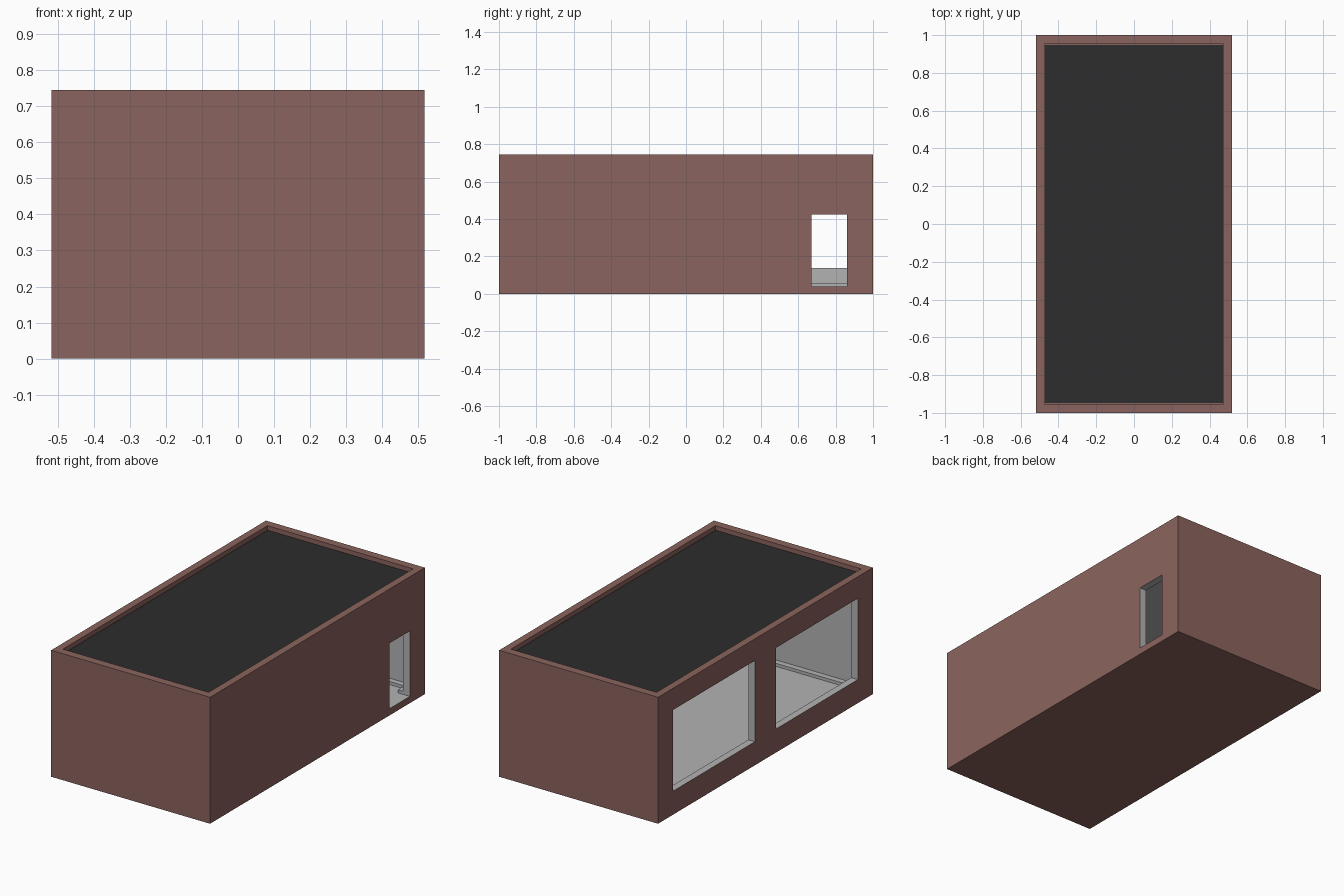
import bpy, bmesh

if "Cube" in bpy.data.objects:
    bpy.data.objects.remove(bpy.data.objects["Cube"])

# overall half sizes, height, and inner room half sizes
HX, HY, H = 0.518, 1.0, 0.745
IX, IY = 0.475, 0.955
FLOOR, CEIL, ROOF = 0.04, 0.68, 0.715


def material(name, rgb):
    m = bpy.data.materials.new(name)
    m.diffuse_color = (*rgb, 1)
    m.use_nodes = True
    m.node_tree.nodes["Principled BSDF"].inputs["Base Color"].default_value = m.diffuse_color
    return m


BROWN = material("brown_walls", (0.26, 0.127, 0.112))
GREY = material("light_grey_interior", (0.45, 0.45, 0.45))
DARK = material("dark_roof", (0.026, 0.026, 0.026))


def box(name, x, y, z, *mats):
    """Box from three (min, max) ranges."""
    bm = bmesh.new()
    bmesh.ops.create_cube(bm, size=1)
    for v in bm.verts:
        v.co = [r[0] if c < 0 else r[1] for r, c in zip((x, y, z), v.co)]
    me = bpy.data.meshes.new(name)
    bm.to_mesh(me)
    bm.free()
    for m in mats:
        me.materials.append(m)
    ob = bpy.data.objects.new(name, me)
    bpy.context.collection.objects.link(ob)
    return ob


# building shell: room, roof recess, garage openings and side door cut out
shell = box("building_shell", (-HX, HX), (-HY, HY), (0, H), BROWN, GREY)
cuts = [
    ("room_cutter", (-IX, IX), (-IY, IY), (FLOOR, CEIL)),
    ("roof_cutter", (-IX, IX), (-IY + 0.003, IY - 0.003), (ROOF, 1)),
    ("door_cutter", (0.3, 0.7), (0.67, 0.86), (FLOOR, 0.425)),
    ("garage_cutter_front", (-0.7, -0.3), (-0.86, -0.098), (0.139, 0.617)),
    ("garage_cutter_back", (-0.7, -0.3), (0.098, 0.86), (0.139, 0.617)),
]
cutters = []
for name, x, y, z in cuts:
    c = box(name, x, y, z)
    c.hide_render = True
    cutters.append(c)
    mod = shell.modifiers.new(name, "BOOLEAN")
    mod.operation, mod.solver, mod.object = "DIFFERENCE", "EXACT", c
deps = bpy.context.evaluated_depsgraph_get()
mesh = bpy.data.meshes.new_from_object(shell.evaluated_get(deps))
shell.modifiers.clear()
shell.data = mesh
for c in cutters:
    bpy.data.objects.remove(c)

# materials: everything inside the outer skin and below the roof is grey
mesh.materials.clear()
mesh.materials.append(BROWN)
mesh.materials.append(GREY)
for p in mesh.polygons:
    c = p.center
    outside = (abs(c.x) > HX - 0.001 or abs(c.y) > HY - 0.001
               or c.z < 0.001 or c.z > CEIL + 0.01)
    p.material_index = 0 if outside else 1

# dark roof plate, slightly inset inside the parapet
box("roof_surface", (-0.47, 0.47), (-0.948, 0.948), (ROOF - 0.001, ROOF + 0.006), DARK)

# low skirting along the inner walls, interrupted at the door
T, TOP = 0.035, 0.058
for s, side in ((-1, "front"), (1, "back")):
    box("skirting_" + side, (-IX, IX), sorted((s * IY, s * (IY - T))), (FLOOR, TOP), GREY)
box("skirting_left", (-IX, -IX + T), (-IY + T, IY - T), (FLOOR, TOP), GREY)
box("skirting_right", (IX - T, IX), (-IY + T, 0.67), (FLOOR, TOP), GREY)
box("skirting_right_corner", (IX - T, IX), (0.86, IY - T), (FLOOR, TOP), GREY)
